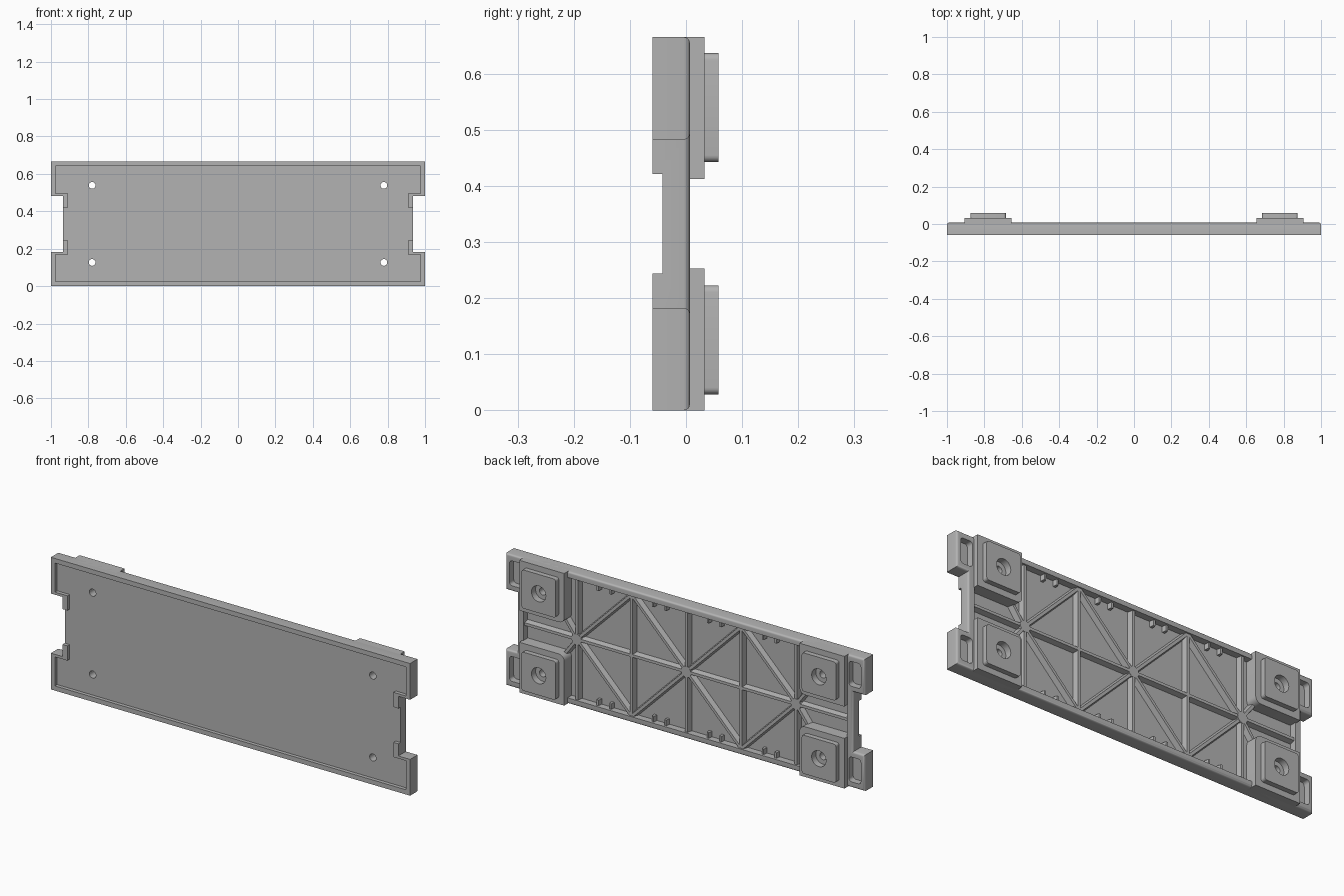
import bpy, bmesh, math
from mathutils import Vector

if "Cube" in bpy.data.objects:
    bpy.data.objects.remove(bpy.data.objects["Cube"], do_unlink=True)

MID = 0.3325          # half height of the panel
FRONT, BACK = -0.06, 0.007
FLOOR = -0.027        # bottom of the rear pocket

grey = bpy.data.materials.new("grey_plastic")
grey.use_nodes = True
grey.diffuse_color = (0.45, 0.45, 0.45, 1)
grey.node_tree.nodes["Principled BSDF"].inputs["Base Color"].default_value = (0.45, 0.45, 0.45, 1)


def finish(name, bm):
    bmesh.ops.recalc_face_normals(bm, faces=bm.faces)
    mesh = bpy.data.meshes.new(name)
    bm.to_mesh(mesh)
    bm.free()
    mesh.materials.append(grey)
    ob = bpy.data.objects.new(name, mesh)
    bpy.context.collection.objects.link(ob)
    return ob


def prism(name, pts, y0, y1, corner=0, pick=None, rim=0):
    """Extrude an outline of (x, height from the middle) from y0 to y1."""
    bm = bmesh.new()
    face = bm.faces.new([bm.verts.new((x, y0, z + MID)) for x, z in pts])
    new = bmesh.ops.extrude_face_region(bm, geom=[face])["geom"]
    for v in new:
        if isinstance(v, bmesh.types.BMVert):
            v.co.y = y1
    if corner:
        edges = [e for e in bm.edges if abs(e.verts[0].co.y - e.verts[1].co.y) > 1e-4
                 and (pick is None or pick(e.verts[0].co))]
        bmesh.ops.bevel(bm, geom=edges, offset=corner, segments=5, profile=0.5, affect='EDGES')
    if rim:
        edges = [e for e in bm.edges if all(abs(v.co.y - y1) < 1e-5 for v in e.verts)]
        bmesh.ops.bevel(bm, geom=edges, offset=rim, segments=4, profile=0.5, affect='EDGES')
    return finish(name, bm)


def four_way(q):
    """Mirror a quarter outline into a closed one."""
    return (q + [(-x, z) for x, z in reversed(q)]
            + [(-x, -z) for x, z in q] + [(x, -z) for x, z in reversed(q)])


def rect(x0, x1, z0, z1):
    return [(x0, z0), (x1, z0), (x1, z1), (x0, z1)]


def disc(x, z, r, n=32):
    return [(x + r * math.cos(i * math.tau / n), z + r * math.sin(i * math.tau / n)) for i in range(n)]


def cut(ob, cutters):
    for c in cutters:
        c.hide_render = True
        m = ob.modifiers.new("cut", 'BOOLEAN')
        m.operation, m.solver, m.object = 'DIFFERENCE', 'EXACT', c
    bpy.context.view_layer.update()
    mesh = bpy.data.meshes.new_from_object(ob.evaluated_get(bpy.context.evaluated_depsgraph_get()))
    ob.modifiers.clear()
    ob.data = mesh
    for c in cutters:
        bpy.data.objects.remove(c, do_unlink=True)


def rib(name, a, b, base=0.028, top=0.014, y1=-0.001):
    """Tapered rib from a to b on the pocket floor."""
    a, b = Vector(a), Vector(b)
    d = (b - a).normalized()
    n = Vector((-d.y, d.x))
    bm = bmesh.new()
    ends = []
    for p in (a, b):
        ring = [(p + n * s, y) for s, y in ((-base / 2, FLOOR - 0.002), (base / 2, FLOOR - 0.002),
                                            (top / 2, y1), (-top / 2, y1))]
        ends.append([bm.verts.new((v.x, y, v.y + MID)) for v, y in ring])
    bm.faces.new(ends[0])
    bm.faces.new(ends[1])
    for i in range(4):
        j = (i + 1) % 4
        bm.faces.new((ends[0][i], ends[0][j], ends[1][j], ends[1][i]))
    return finish(name, bm)


parts = []
quarters = [(sx, sz) for sx in (-1, 1) for sz in (-1, 1)]

# Panel body with notched ends, front recess, rear pocket and end-tab pockets
body = prism("panel_body", four_way([(0.935, 0.15), (1, 0.15), (1, MID)]), FRONT, BACK, rim=0.011)
cutters = [
    prism("front_recess", four_way([(0.96, 0.089), (0.908, 0.089), (0.908, 0.163),
                                    (0.977, 0.163), (0.977, 0.309)]), -0.1, -0.042),
    prism("rear_pocket", four_way([(0.9, 0.303)]), FLOOR, 0.05),
]
for sx, sz in quarters:
    tab = [(sx * x, sz * z) for x, z in rect(0.912, 0.978, 0.178, 0.303)]
    cutters.append(prism("tab_pocket", tab, FLOOR, 0.05, corner=0.015))
    cutters.append(prism("screw_hole", disc(sx * 0.78, sz * 0.206, 0.018), -0.1, 0.1))
cut(body, cutters)
parts.append(body)

# Stepped mounting feet with countersunk screw holes
for sx, sz in quarters:
    side = ("left" if sx > 0 else "right") + ("_upper" if sz > 0 else "_lower")
    base = prism("foot_base_" + side, [(sx * x, sz * z) for x, z in rect(0.655, 0.905, 0.08, MID)],
                 FLOOR - 0.002, 0.033, corner=0.03,
                 pick=lambda c: abs(c.x) < 0.7 and abs(c.z - MID) < 0.1)
    pad = prism("foot_pad_" + side, [(sx * x, sz * z) for x, z in rect(0.685, 0.875, 0.11, 0.304)],
                0.033, 0.058, corner=0.012)
    for ob in (base, pad):
        cut(ob, [prism("bore", disc(sx * 0.78, sz * 0.206, 0.018), -0.1, 0.1),
                 prism("counterbore", disc(sx * 0.78, sz * 0.206, 0.04), 0.025, 0.1)])
        parts.append(ob)

# Upright ribs and the long middle rib
for x in (-0.61, -0.305, 0, 0.305, 0.61):
    parts.append(rib("upright_rib", (x, -0.308), (x, 0.308)))
parts.append(rib("middle_rib", (-0.905, 0), (0.905, 0)))

# Hubs with diagonal ribs
for hx in (-0.61, 0, 0.61):
    parts.append(prism("rib_hub", disc(hx, 0, 0.028, 16), FLOOR - 0.002, 0))
    for sx, sz in quarters:
        ex = hx + sx * 0.305
        if abs(ex) < 0.7:
            parts.append(rib("diagonal_rib", (hx, 0), (ex, sz * 0.306)))
        else:
            parts.append(rib("foot_rib", (hx, 0), (hx + sx * 0.075, sz * 0.1)))

# Small paired gussets along the long walls
for bay in (-0.46, -0.153, 0.153, 0.46):
    for off in (-0.035, 0.035):
        for sz in (-1, 1):
            parts.append(rib("wall_gusset", (bay + off, sz * 0.275), (bay + off, sz * 0.307), 0.016, 0.01, -0.004))

# Smooth the rounded edges, keep the rest crisp
bpy.ops.object.select_all(action='DESELECT')
for ob in parts:
    ob.select_set(True)
bpy.context.view_layer.objects.active = body
bpy.ops.object.shade_smooth_by_angle(angle=math.radians(30))
